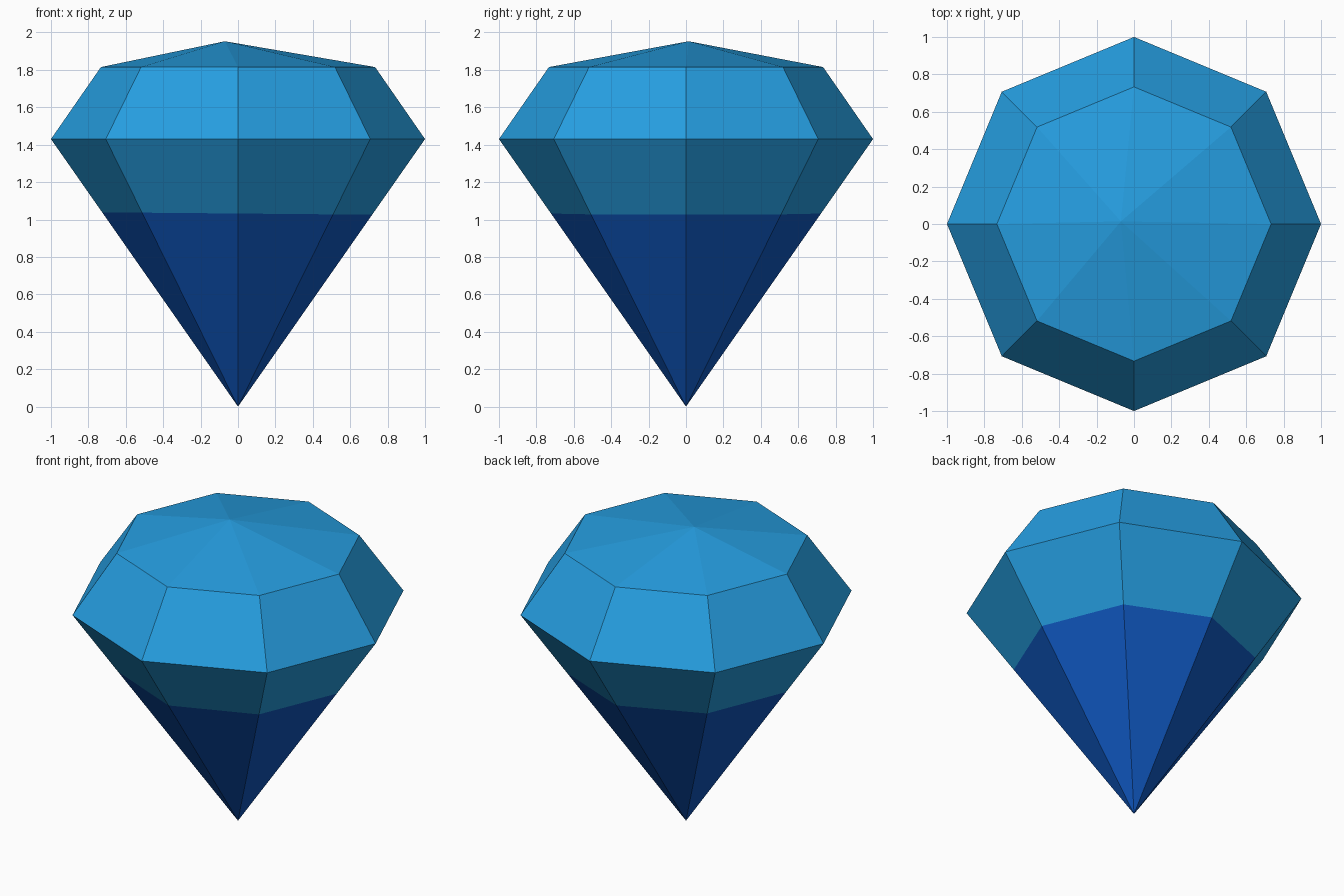
import bpy, bmesh, math
from mathutils import Vector

if "Cube" in bpy.data.objects:
    bpy.data.objects.remove(bpy.data.objects["Cube"])

SIDES = 8


def material(name, rgb):
    m = bpy.data.materials.new(name)
    m.diffuse_color = (*rgb, 1.0)
    m.use_nodes = True
    m.node_tree.nodes["Principled BSDF"].inputs["Base Color"].default_value = m.diffuse_color
    return m


light_blue = material("light blue", (0.019, 0.342, 0.753))
deep_blue = material("deep blue", (0.005, 0.098, 0.53))

bm = bmesh.new()


def ring(radius, z):
    return [bm.verts.new((radius * math.cos(math.tau * i / SIDES),
                          radius * math.sin(math.tau * i / SIDES), z))
            for i in range(SIDES)]


# Girdle and table rings, bottom point and slightly off-centre top point
girdle = ring(1.0, 1.43)
table = ring(0.733, 1.815)
tip = bm.verts.new((0, 0, 0))
peak = bm.verts.new((-0.07, 0.014, 1.953))

for i in range(SIDES):
    j = (i + 1) % SIDES
    bm.faces.new((tip, girdle[j], girdle[i]))                     # pavilion
    bm.faces.new((girdle[i], girdle[j], table[j], table[i]))      # crown
    bm.faces.new((table[i], table[j], peak))                      # table

# Cut the pavilion along a nearly level plane for the colour change
cut_point, cut_normal = Vector((0, 0, 1.032)), Vector((0.009, 0, 1)).normalized()
bmesh.ops.bisect_plane(bm, geom=bm.verts[:] + bm.edges[:] + bm.faces[:],
                       plane_co=cut_point, plane_no=cut_normal)
bmesh.ops.recalc_face_normals(bm, faces=bm.faces[:])
for f in bm.faces:
    below = (f.calc_center_median() - cut_point).dot(cut_normal) < 0
    f.material_index = 1 if below else 0
    f.smooth = False

mesh = bpy.data.meshes.new("gem")
bm.to_mesh(mesh)
bm.free()
mesh.materials.append(light_blue)
mesh.materials.append(deep_blue)
bpy.context.collection.objects.link(bpy.data.objects.new("gem", mesh))
